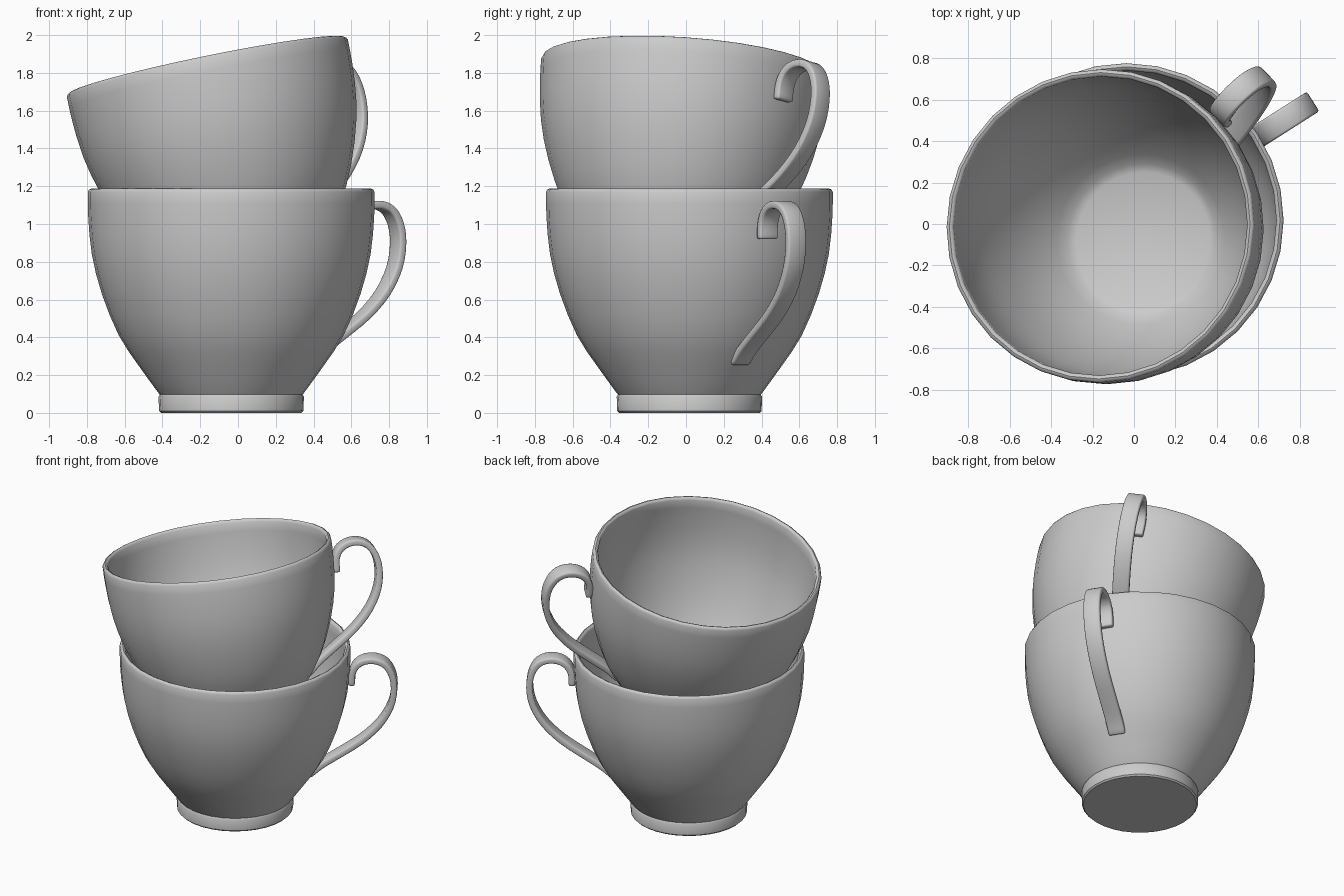
import bpy, bmesh
from math import radians, pi
from mathutils import Matrix, Vector

if "Cube" in bpy.data.objects:
    bpy.data.objects.remove(bpy.data.objects["Cube"])

SEGMENTS = 32

# Half sections as (radius, height)
FOOT = [(0, 0), (0.372, 0), (0.382, 0.01), (0.385, 0.085), (0.378, 0.097)]
WALL = [(0.385, 0.105), (0.49, 0.25), (0.595, 0.41), (0.685, 0.63),
        (0.738, 0.84), (0.757, 1.04), (0.759, 1.17)]
LIP = [(0.753, 1.182), (0.742, 1.187), (0.731, 1.182)]
INNER = [(0.724, 1.17), (0.722, 1.04), (0.703, 0.84), (0.650, 0.64),
         (0.562, 0.43), (0.457, 0.26), (0.37, 0.155)]
FLOOR = [(0.33, 0.135), (0, 0.13)]
# Centre line of the handle as (radius, height)
HANDLE = [(0.768, 0.92), (0.772, 1.0), (0.80, 1.06), (0.855, 1.095), (0.925, 1.10),
          (0.99, 1.07), (1.033, 1.0), (1.048, 0.9), (1.025, 0.77), (0.95, 0.635),
          (0.83, 0.515), (0.68, 0.41), (0.57, 0.335), (0.49, 0.265)]


def smooth_path(points, steps):
    """Catmull-Rom curve through the points."""
    p = [Vector(q) for q in points]
    p = [2 * p[0] - p[1]] + p + [2 * p[-1] - p[-2]]
    out = []
    for a, b, c, d in zip(p, p[1:], p[2:], p[3:]):
        for i in range(steps):
            t = i / steps
            out.append(0.5 * (2 * b + (c - a) * t + (2 * a - 5 * b + 4 * c - d) * t * t
                              + (3 * b - a - 3 * c + d) * t ** 3))
    return out + [p[-2]]


def finish(bm, name, matrix):
    mesh = bpy.data.meshes.new(name)
    bm.to_mesh(mesh)
    bm.free()
    ob = bpy.data.objects.new(name, mesh)
    bpy.context.collection.objects.link(ob)
    ob.matrix_world = matrix
    bpy.ops.object.select_all(action='DESELECT')
    ob.select_set(True)
    bpy.context.view_layer.objects.active = ob
    bpy.ops.object.shade_smooth_by_angle(angle=radians(40))
    return ob


def make_bowl(name, matrix):
    bm = bmesh.new()
    profile = FOOT + smooth_path(WALL, 2) + LIP + smooth_path(INNER, 2) + FLOOR
    verts = [bm.verts.new((q[0], 0, q[1])) for q in profile]
    edges = [bm.edges.new(pair) for pair in zip(verts, verts[1:])]
    bmesh.ops.spin(bm, geom=verts + edges, axis=(0, 0, 1), cent=(0, 0, 0),
                   angle=2 * pi, steps=SEGMENTS)
    bmesh.ops.remove_doubles(bm, verts=bm.verts, dist=1e-4)
    bmesh.ops.recalc_face_normals(bm, faces=bm.faces)
    finish(bm, name, matrix)


def make_handle(name, matrix, width=0.112, thickness=0.042):
    # Ribbon along the centre line, thickened and rounded
    bm = bmesh.new()
    rows = [[bm.verts.new((q[0], s * width / 2, q[1])) for s in (-1, 1)]
            for q in smooth_path(HANDLE, 3)]
    for a, b in zip(rows, rows[1:]):
        bm.faces.new((a[0], a[1], b[1], b[0]))
    ob = finish(bm, name, matrix)
    solid = ob.modifiers.new("thickness", 'SOLIDIFY')
    solid.thickness, solid.offset = thickness, 0
    bevel = ob.modifiers.new("round_edges", 'BEVEL')
    bevel.width, bevel.segments, bevel.angle_limit = 0.011, 2, radians(50)


def make_cup(prefix, base, axis, handle_angle):
    tilt = Vector((0, 0, 1)).rotation_difference(Vector(axis)).to_matrix().to_4x4()
    place = Matrix.Translation(base) @ tilt
    make_bowl(prefix + "_cup_bowl", place)
    make_handle(prefix + "_cup_handle", place @ Matrix.Rotation(radians(handle_angle), 4, 'Z'))


# Upright cup with a second one leaning inside it
make_cup("lower", (-0.036, 0.018, 0), (0, 0, 1), 32.5)
make_cup("upper", (0.072, -0.088, 0.68), (-0.2, 0.067, 0.977), 44.5)
